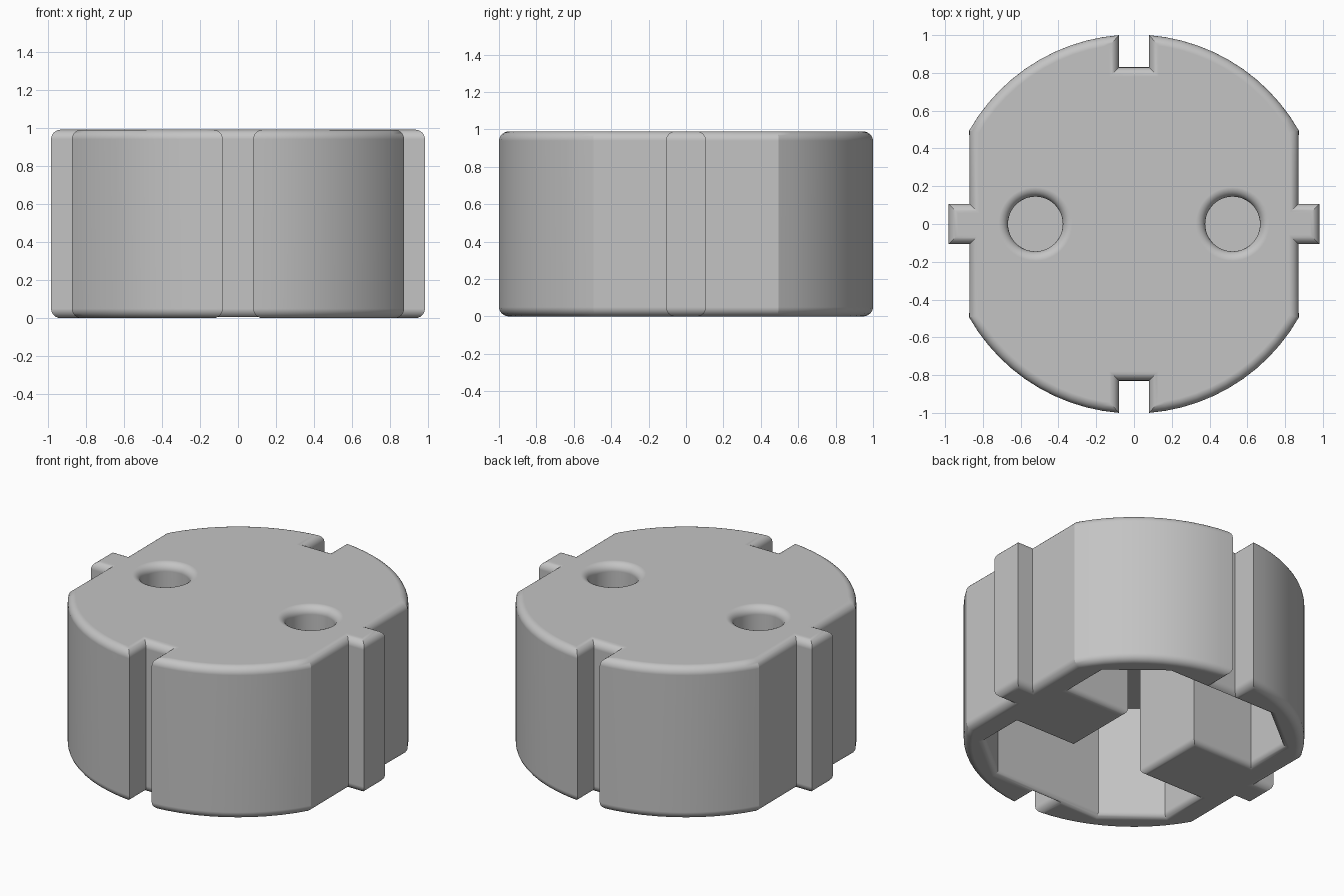
import bpy, bmesh, math
from mathutils import Vector

HEIGHT = 0.99
ROUND = 0.05
STEPS = 6

old = bpy.data.objects.get("Cube")
if old:
    bpy.data.objects.remove(old, do_unlink=True)

grey = bpy.data.materials.new("light grey plastic")
grey.use_nodes = True
colour = (0.55, 0.55, 0.55, 1)
grey.diffuse_color = colour
grey.node_tree.nodes["Principled BSDF"].inputs["Base Color"].default_value = colour


def four_way(quarter):
    """Mirror a counter-clockwise quarter outline into a closed outline."""
    half = quarter + [(-x, y) for x, y in reversed(quarter)]
    return half + [(-x, -y) for x, y in half]


def offset(outline, d):
    """Move every side of the outline outwards by d, with mitred corners."""
    pts = [Vector(p) for p in outline]
    moved = []
    for i, p in enumerate(pts):
        a = (p - pts[i - 1]).normalized()
        b = (pts[(i + 1) % len(pts)] - p).normalized()
        na, nb = Vector((a.y, -a.x)), Vector((b.y, -b.x))
        moved.append(p + (na + nb) * d / (1 + na.dot(nb)))
    return moved


def loft(name, outline, layers):
    """Solid through copies of the outline, one per (offset, height) layer."""
    bm = bmesh.new()
    rings = [[bm.verts.new((p.x, p.y, z)) for p in offset(outline, d)]
             for d, z in layers]
    n = len(outline)
    for low, high in zip(rings, rings[1:]):
        for i in range(n):
            j = (i + 1) % n
            bm.faces.new((low[i], low[j], high[j], high[i]))
    bm.faces.new(list(reversed(rings[0])))
    bm.faces.new(rings[-1])
    mesh = bpy.data.meshes.new(name)
    bm.to_mesh(mesh)
    bm.free()
    mesh.materials.append(grey)
    obj = bpy.data.objects.new(name, mesh)
    bpy.context.collection.objects.link(obj)
    return obj


def quarter_round(r):
    """(inset, distance from the end face) pairs of a rounded edge."""
    angles = [math.pi / 2 * i / STEPS for i in range(STEPS + 1)]
    return [(r * (1 - math.sin(t)), r * (1 - math.cos(t))) for t in angles]


def cut(body, cutter):
    cutter.hide_render = True
    mod = body.modifiers.new("cut", "BOOLEAN")
    mod.operation = "DIFFERENCE"
    mod.solver = "EXACT"
    mod.object = cutter
    bpy.context.view_layer.objects.active = body
    bpy.ops.object.modifier_apply(modifier=mod.name)
    bpy.data.objects.remove(cutter, do_unlink=True)


# Body outline: side tab, flat side, arc and slot
radius = 1.003
segments = 11
start, end = math.asin(0.495 / radius), math.acos(0.08 / radius)
arc = [(radius * math.cos(t), radius * math.sin(t))
       for t in (start + (end - start) * i / segments for i in range(segments + 1))]
quarter = [(0.982, 0.107), (0.87, 0.107)] + arc + [(0.08, 0.83)]
edge = quarter_round(ROUND)
layers = [(-d, z) for d, z in edge] + [(-d, HEIGHT - z) for d, z in reversed(edge)]
body = loft("socket_insert_body", four_way(quarter), layers)

# Cavity open below, leaving two contact blocks standing at the sides
cavity = four_way([(0.255, 0.247), (0.69, 0.247), (0.69, 0.54), (0.385, 0.785)])
flare = quarter_round(0.038)
cut(body, loft("cavity_cutter", cavity,
               [(0.038, -0.1)] + flare + [(0, 0.74)]))

# Two blind pin holes with rounded mouths
mouth = [(d, HEIGHT - z) for d, z in reversed(edge)]
for side in (-1, 1):
    circle = [(side * 0.522 + 0.145 * math.cos(t), 0.145 * math.sin(t))
              for t in (math.tau * i / 48 for i in range(48))]
    cut(body, loft("pin_hole_cutter", circle,
                   [(0, 0.2)] + mouth + [(ROUND, HEIGHT + 0.1)]))

# Smooth rounded edges while keeping the large faces flat
bpy.ops.object.select_all(action="DESELECT")
body.select_set(True)
bpy.context.view_layer.objects.active = body
bpy.ops.object.shade_smooth_by_angle(angle=math.radians(24))
flat = body.modifiers.new("flat faces", "WEIGHTED_NORMAL")
flat.keep_sharp = True
